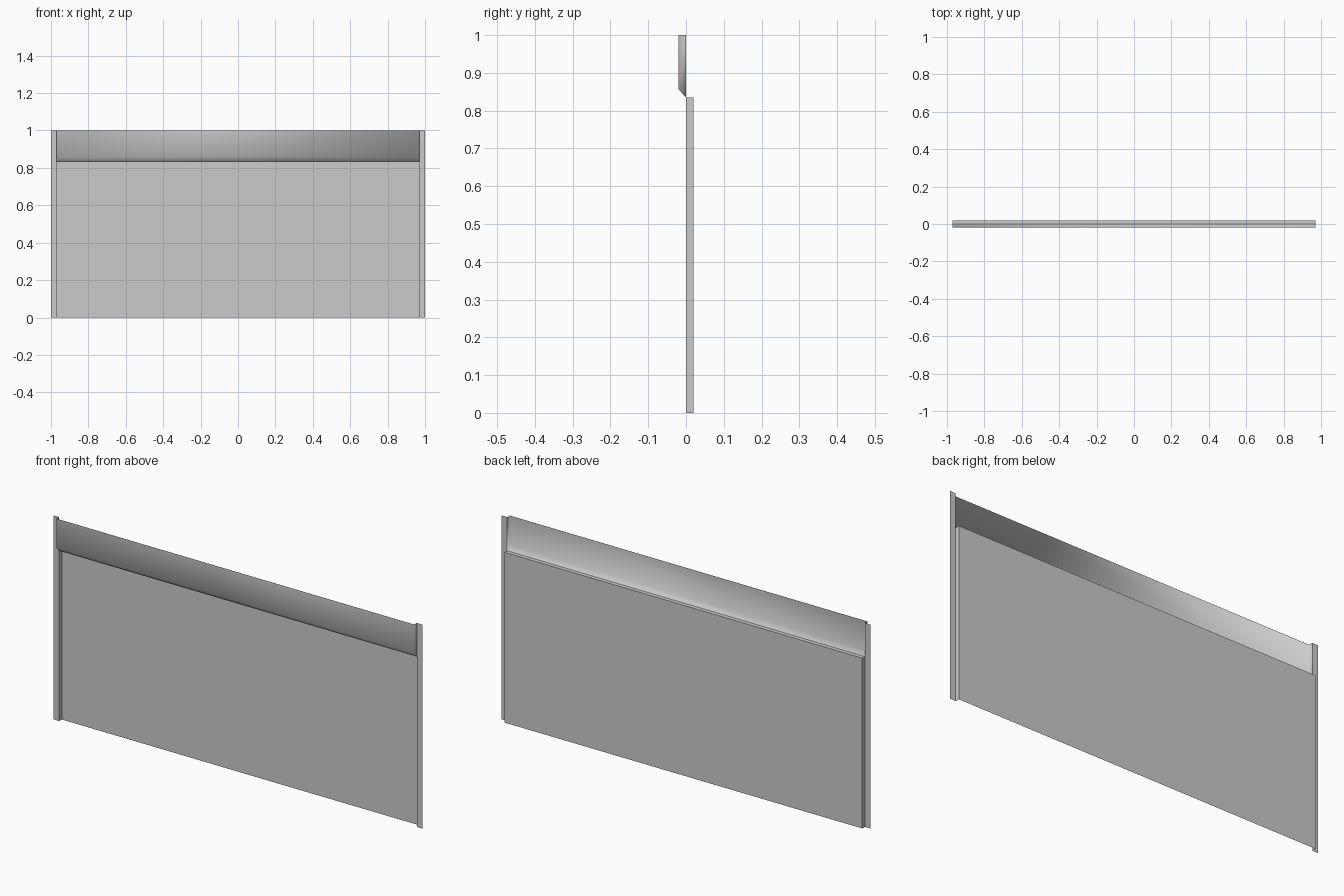
import bpy
import bmesh

cube = bpy.data.objects.get("Cube")
if cube:
    bpy.data.objects.remove(cube, do_unlink=True)

HALF, INNER = 1.0, 0.97      # half width with and without the side flanges
STEP, DEPTH = 0.835, 0.02    # height of the shelf, depth of each fold

grey = bpy.data.materials.new("plain grey")
colour = (0.6, 0.6, 0.6, 1)
grey.diffuse_color = colour
grey.use_nodes = True
grey.node_tree.nodes["Principled BSDF"].inputs["Base Color"].default_value = colour


def finish(name, bm, smooth=False):
    mesh = bpy.data.meshes.new(name)
    bm.to_mesh(mesh)
    bm.free()
    mesh.materials.append(grey)
    for face in mesh.polygons:
        face.use_smooth = smooth
    obj = bpy.data.objects.new(name, mesh)
    bpy.context.collection.objects.link(obj)
    return obj


def folded_sheet(name, profile, corner, smooth=False):
    """Sweep a (y, z) profile across the width and close both ends."""
    bm = bmesh.new()
    left, right = [[bm.verts.new((x, y, z)) for y, z in profile + [corner]]
                   for x in (-INNER, INNER)]
    for i in range(len(profile) - 1):
        bm.faces.new((left[i], right[i], right[i + 1], left[i + 1]))
    bm.faces.new(left)
    bm.faces.new(right[::-1])
    return finish(name, bm, smooth)


# Recessed lower panel with its shelf
folded_sheet("lower_panel", [(DEPTH, 0), (DEPTH, STEP), (0, STEP)], (0, 0))

# Raised upper band with a sloping lower lip, softly shaded
folded_sheet("upper_band",
             [(0, STEP), (-DEPTH, STEP + 0.022), (-DEPTH, 1)], (0, 1), True)

# Thin flanges along both sides
for side, sign in (("left", 1), ("right", -1)):
    bm = bmesh.new()
    a, b = sorted((sign * INNER, sign * HALF))
    bm.faces.new([bm.verts.new((x, 0, z))
                  for x, z in ((a, 0), (b, 0), (b, 1), (a, 1))])
    finish(side + "_flange", bm)
